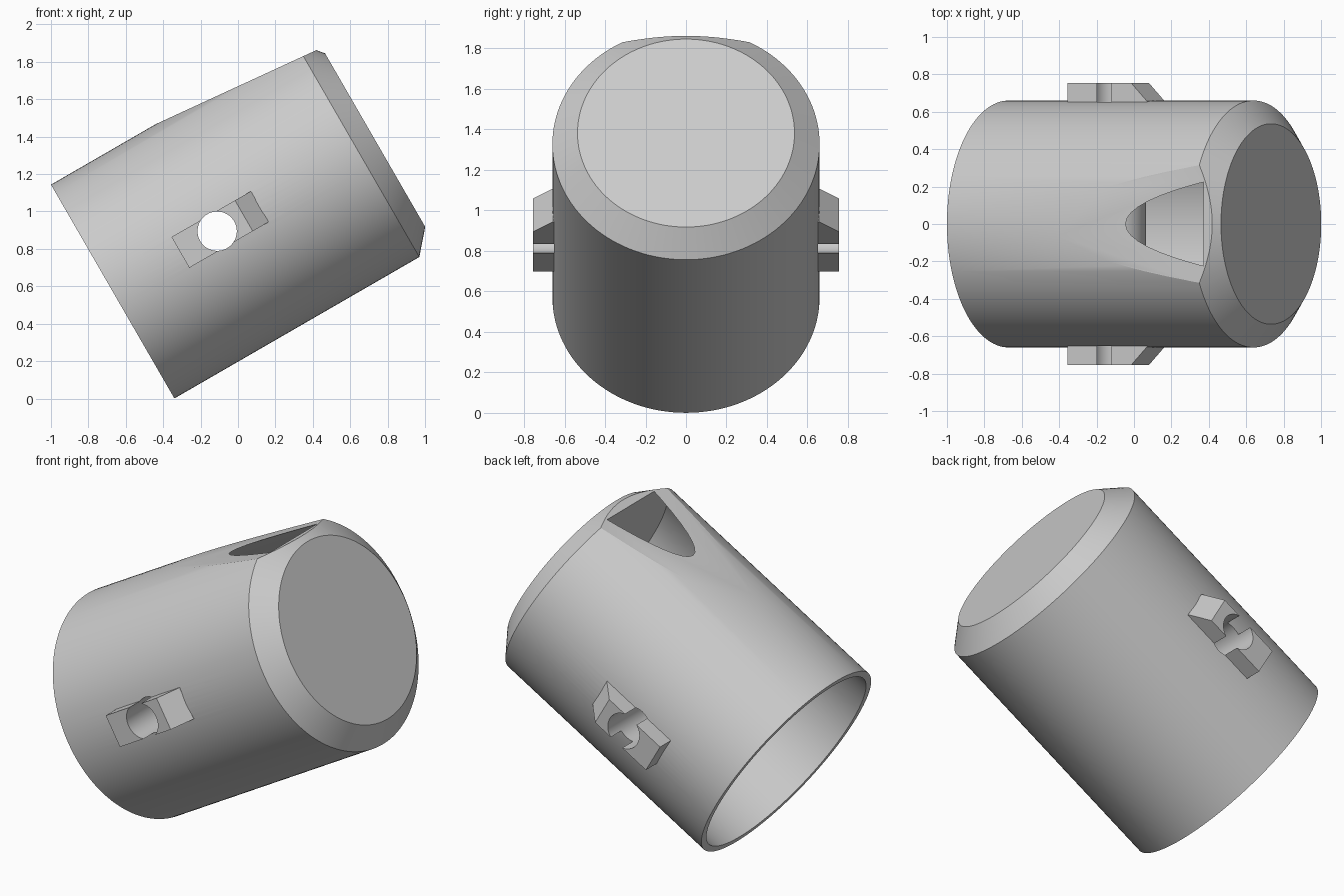
import bpy, bmesh, math
from mathutils import Matrix, Vector

default = bpy.data.objects.get("Cube")
if default:
    bpy.data.objects.remove(default, do_unlink=True)

R_OUT, R_IN = 0.66, 0.62
PIN_U, PIN_R, TUBE_R = 0.645, 0.105, 0.175
TILT = Matrix.Translation((-0.67, 0, 0.572)) @ Matrix.Rotation(math.radians(-30), 4, 'Y')

grey = bpy.data.materials.new("plain grey")
grey.use_nodes = True
colour = (0.6, 0.6, 0.6, 1)
grey.diffuse_color = colour
grey.node_tree.nodes["Principled BSDF"].inputs["Base Color"].default_value = colour


def make(name, bm):
    bmesh.ops.recalc_face_normals(bm, faces=bm.faces[:])
    mesh = bpy.data.meshes.new(name)
    bm.to_mesh(mesh)
    bm.free()
    mesh.materials.append(grey)
    obj = bpy.data.objects.new(name, mesh)
    bpy.context.collection.objects.link(obj)
    return obj


def revolve(name, profile, steps=128):
    """Spin an (x, radius) outline about the local x axis."""
    bm = bmesh.new()
    verts = [bm.verts.new((x, 0, r)) for x, r in profile]
    edges = [bm.edges.new(pair) for pair in zip(verts, verts[1:])]
    bmesh.ops.spin(bm, geom=verts + edges, cent=(0, 0, 0), axis=(1, 0, 0),
                   angle=math.tau, steps=steps, use_merge=True)
    bmesh.ops.remove_doubles(bm, verts=bm.verts[:], dist=1e-5)
    return make(name, bm)


def pin_cylinder(name, radius, length):
    """Cylinder running sideways through the pin position."""
    bm = bmesh.new()
    place = Matrix.Translation((PIN_U, 0, 0)) @ Matrix.Rotation(math.pi / 2, 4, 'X')
    bmesh.ops.create_cone(bm, cap_ends=True, segments=64, radius1=radius,
                          radius2=radius, depth=length, matrix=place)
    return make(name, bm)


def lug(name, side):
    """Ramped block on the side wall."""
    outline = [(0.418, 0.635), (0.418, 0.755), (0.81, 0.755), (0.908, 0.657), (0.908, 0.635)]
    bm = bmesh.new()
    face = bm.faces.new([bm.verts.new((x, side * y, -0.095)) for x, y in outline])
    top = bmesh.ops.extrude_face_region(bm, geom=[face])["geom"]
    moved = [g for g in top if isinstance(g, bmesh.types.BMVert)]
    bmesh.ops.translate(bm, verts=moved, vec=Vector((0, 0, 0.19)))
    return make(name, bm)


def cut(obj, cutter):
    mod = obj.modifiers.new("cut", 'BOOLEAN')
    mod.operation, mod.solver, mod.object = 'DIFFERENCE', 'EXACT', cutter
    graph = bpy.context.evaluated_depsgraph_get()
    mesh = bpy.data.meshes.new_from_object(obj.evaluated_get(graph))
    obj.modifiers.clear()
    obj.data = mesh


# Thin-walled cup with a chamfered closed end
cup = revolve("cup_shell", [(0, R_IN), (0, R_OUT), (1.512, R_OUT), (1.62, 0.536), (1.62, 0),
                            (1.535, 0), (1.535, R_IN), (0, R_IN)])

# Tube crossing the cavity, and the ramped lugs outside it
tube = pin_cylinder("cross_tube", TUBE_R, 1.26)
lugs = [lug("left_lug", 1), lug("right_lug", -1)]

# Pin hole through everything
hole = pin_cylinder("pin_hole_cutter", PIN_R, 2)
for part in [cup, tube] + lugs:
    cut(part, hole)

# Shallow sloping flat that breaks through into the cavity
bm = bmesh.new()
place = (Matrix.Translation((PIN_U, 0, R_OUT)) @ Matrix.Rotation(math.atan(0.092), 4, 'Y')
         @ Matrix.Translation((0.5, 0, 0.3)) @ Matrix.Diagonal((2, 2, 0.6, 1)))
bmesh.ops.create_cube(bm, size=1, matrix=place)
flat = make("flat_cutter", bm)
cut(cup, flat)

for cutter in (hole, flat):
    bpy.data.objects.remove(cutter, do_unlink=True)

# Tilt the assembly and smooth the round surfaces
bpy.ops.object.select_all(action='DESELECT')
for part in [cup, tube] + lugs:
    part.data.transform(TILT)
    part.data.materials.clear()
    part.data.materials.append(grey)
    for poly in part.data.polygons:
        poly.material_index = 0
    part.select_set(True)
bpy.context.view_layer.objects.active = cup
bpy.ops.object.shade_smooth_by_angle(angle=math.radians(20))
